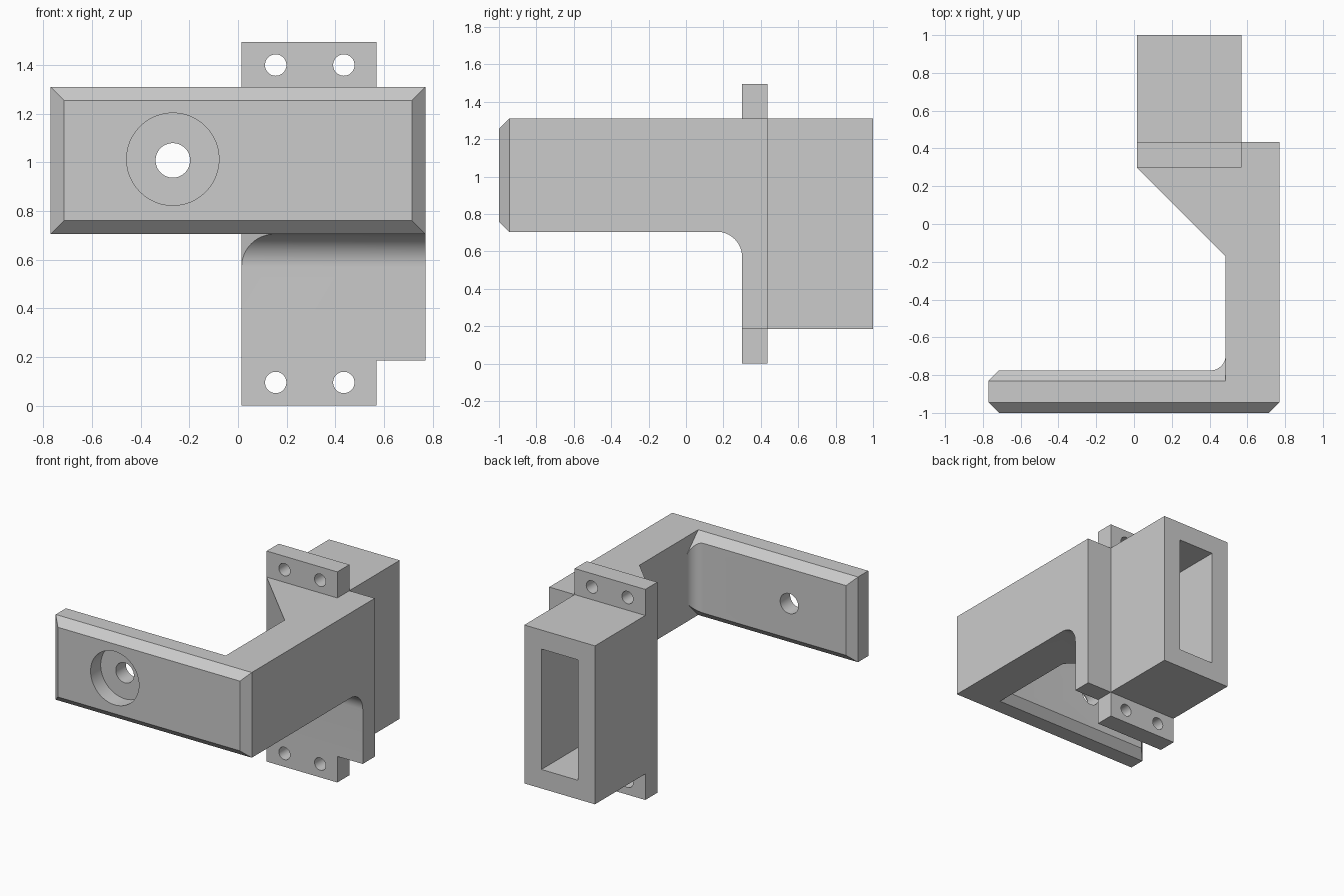
import bpy
import bmesh
from math import cos, sin, radians

default = bpy.data.objects.get("Cube")
if default:
    bpy.data.objects.remove(default, do_unlink=True)

grey = bpy.data.materials.new("plain_grey")
grey.use_nodes = True
colour = (0.6, 0.6, 0.6, 1)
grey.diffuse_color = colour
grey.node_tree.nodes["Principled BSDF"].inputs["Base Color"].default_value = colour


def arc(cx, cy, r, start, end, steps=16):
    angles = [radians(start + (end - start) * i / steps) for i in range(steps + 1)]
    return [(cx + r * cos(a), cy + r * sin(a)) for a in angles]


def prism(name, points, axis, lo, hi):
    """Extrude a flat outline along one axis."""
    place = {"x": lambda a, b, t: (t, a, b),
             "y": lambda a, b, t: (a, t, b),
             "z": lambda a, b, t: (a, b, t)}[axis]
    bm = bmesh.new()
    ends = [[bm.verts.new(place(a, b, t)) for a, b in points] for t in (lo, hi)]
    bm.faces.new(ends[0])
    bm.faces.new(ends[1])
    for i in range(len(points)):
        j = (i + 1) % len(points)
        bm.faces.new((ends[0][i], ends[0][j], ends[1][j], ends[1][i]))
    bmesh.ops.recalc_face_normals(bm, faces=bm.faces)
    mesh = bpy.data.meshes.new(name)
    bm.to_mesh(mesh)
    bm.free()
    mesh.materials.append(grey)
    obj = bpy.data.objects.new(name, mesh)
    bpy.context.collection.objects.link(obj)
    return obj


def box(name, x, y, z):
    return prism(name, [(x[0], z[0]), (x[1], z[0]), (x[1], z[1]), (x[0], z[1])], "y", *y)


def cylinder(name, x, z, r, y0, y1):
    return prism(name, arc(x, z, r, 0, 360, 48)[:-1], "y", y0, y1)


def combine(target, other, operation):
    """Apply a boolean and remove the helper."""
    mod = target.modifiers.new("combine", "BOOLEAN")
    mod.operation, mod.solver, mod.object = operation, "EXACT", other
    graph = bpy.context.evaluated_depsgraph_get()
    mesh = bpy.data.meshes.new_from_object(target.evaluated_get(graph))
    target.modifiers.clear()
    target.data = mesh
    bpy.data.objects.remove(other, do_unlink=True)


LEFT, RIGHT = 0.015, 0.57       # flange and rear box width
BOTTOM, TOP = 0.705, 1.31       # arm height
FOOT = 0.185                    # underside of the rear box
FRONT, BACK = 0.30, 0.435       # flange thickness

# Arm and front plate: plan outline crossed with side outline
plan = [(-0.77, -0.945), (-0.715, -1), (0.715, -1), (0.77, -0.945),
        (0.77, BACK), (LEFT, BACK), (LEFT, FRONT), (0.485, -0.17)]
plan += arc(0.405, -0.695, 0.08, 0, -90)
plan += [(-0.715, -0.775), (-0.77, -0.83)]
bracket = prism("bracket", plan, "z", 0, 1.6)

side = [(-1, BOTTOM + 0.055), (-0.945, BOTTOM)]
side += arc(FRONT - 0.135, BOTTOM - 0.135, 0.135, 90, 0)
side += [(FRONT, FOOT), (0.6, FOOT), (0.6, TOP), (-0.945, TOP), (-1, TOP - 0.055)]
combine(bracket, prism("side_outline", side, "x", -1, 1), "INTERSECT")

# Bevels along the rear edges of the front plate
for edge, up in ((TOP, 1), (BOTTOM, -1)):
    wedge = [(-0.84, edge + 0.01 * up), (-0.66, edge + 0.01 * up), (-0.66, edge - 0.17 * up)]
    combine(bracket, prism("bevel_cutter", wedge, "x", -1, 0.485), "DIFFERENCE")

# Flange and hollow rear box
combine(bracket, box("rear_box", (LEFT, RIGHT), (0.40, 1), (FOOT, TOP)), "UNION")
combine(bracket, box("flange", (LEFT, RIGHT), (FRONT, BACK), (0, 1.495)), "UNION")
combine(bracket, box("slot_cutter", (0.15, 0.435), (BACK, 1.1), (0.32, 1.175)), "DIFFERENCE")

# Screw holes in the flange
for x in (0.155, 0.435):
    for z in (0.095, 1.4):
        combine(bracket, cylinder("screw_cutter", x, z, 0.044, 0.2, 0.5), "DIFFERENCE")

# Counterbored hole in the front plate
combine(bracket, cylinder("recess_cutter", -0.268, 1.013, 0.19, -1.1, -0.887), "DIFFERENCE")
combine(bracket, cylinder("hole_cutter", -0.268, 1.008, 0.071, -1.1, -0.7), "DIFFERENCE")

# Smooth fillets and holes, crisp edges elsewhere
bpy.ops.object.select_all(action="DESELECT")
bracket.select_set(True)
bpy.context.view_layer.objects.active = bracket
bpy.ops.object.shade_smooth_by_angle(angle=radians(25))
